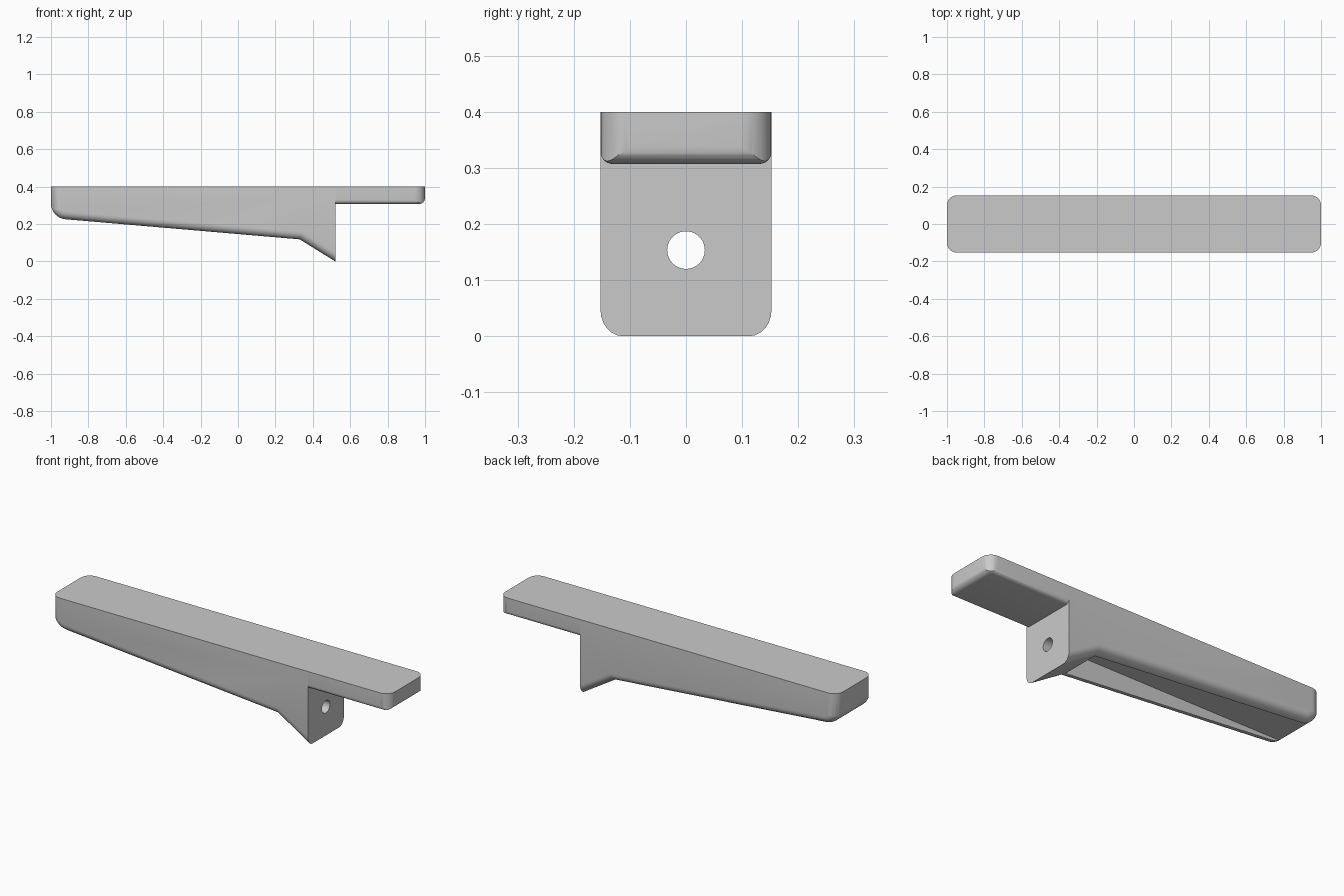
import bpy, bmesh, math
from mathutils import Matrix

cube = bpy.data.objects.get("Cube")
if cube:
    bpy.data.objects.remove(cube, do_unlink=True)

HALF_WIDTH = 0.1525
TOP = 0.4
WALL_X = 0.52
CORNER = 0.053

grey = bpy.data.materials.new("plain grey")
grey.use_nodes = True
grey.diffuse_color = (0.59, 0.59, 0.59, 1)
grey.node_tree.nodes["Principled BSDF"].inputs["Base Color"].default_value = (0.59, 0.59, 0.59, 1)


def arc(cx, cz, r, start, end, steps=8):
    """Points along a circular arc, angles in degrees."""
    angles = [math.radians(start + (end - start) * i / steps) for i in range(steps + 1)]
    return [(cx + r * math.cos(a), cz + r * math.sin(a)) for a in angles]


def add_object(name, bm):
    bmesh.ops.recalc_face_normals(bm, faces=bm.faces)
    mesh = bpy.data.meshes.new(name)
    bm.to_mesh(mesh)
    bm.free()
    mesh.materials.append(grey)
    obj = bpy.data.objects.new(name, mesh)
    bpy.context.collection.objects.link(obj)
    return obj


def extrude(points, offset):
    """Prism made by sweeping a flat outline along an offset."""
    bm = bmesh.new()
    face = bm.faces.new([bm.verts.new(p) for p in points])
    grown = bmesh.ops.extrude_face_region(bm, geom=[face])["geom"]
    moved = [v for v in grown if isinstance(v, bmesh.types.BMVert)]
    bmesh.ops.translate(bm, verts=moved, vec=offset)
    return bm


def rounded_extrusion(name, profile, radius):
    """Extrude a side profile across the width and round its lower side edges."""
    bm = extrude([(x, -HALF_WIDTH, z) for x, z in profile], (0, 2 * HALF_WIDTH, 0))

    def is_rounded(edge):
        a, b = (v.co for v in edge.verts)
        same_side = abs(a.y - b.y) < 1e-5
        on_top = min(a.z, b.z) > TOP - 1e-4
        on_wall = max(abs(a.x - WALL_X), abs(b.x - WALL_X)) < 1e-4
        return same_side and not on_top and not on_wall

    edges = [e for e in bm.edges if is_rounded(e)]
    bmesh.ops.bevel(bm, geom=edges, offset=radius, offset_type='OFFSET',
                    segments=6, profile=0.5, affect='EDGES', clamp_overlap=True)
    return add_object(name, bm)


def combine(target, tool, operation):
    tool.hide_render = True
    mod = target.modifiers.new("cut", 'BOOLEAN')
    mod.operation = operation
    mod.solver = 'EXACT'
    mod.object = tool
    bpy.context.view_layer.objects.active = target
    bpy.ops.object.modifier_apply(modifier=mod.name)
    bpy.data.objects.remove(tool, do_unlink=True)


# Tapered arm with its wedge-shaped foot
arm = rounded_extrusion(
    "tapered_arm",
    [(-1, TOP)] + arc(-0.915, 0.31, 0.085, 180, 265) + [(0.33, 0.118), (WALL_X, 0), (WALL_X, TOP)],
    0.04)

# Thin ledge beyond the mounting face
ledge = rounded_extrusion(
    "ledge",
    [(WALL_X, TOP), (WALL_X, 0.307)] + arc(0.968, 0.339, 0.032, -90, 0) + [(1, TOP)],
    0.022)

# Rounded corners seen in plan
cx, cy = 1 - CORNER, HALF_WIDTH - CORNER
plan = (arc(cx, cy, CORNER, 0, 90) + arc(-cx, cy, CORNER, 90, 180)
        + arc(-cx, -cy, CORNER, 180, 270) + arc(cx, -cy, CORNER, 270, 360))
for part in (arm, ledge):
    bm = extrude([(x, y, -0.1) for x, y in plan], (0, 0, 0.6))
    combine(part, add_object("plan_outline", bm), 'INTERSECT')

# Level recess under the arm, running out at the thin end
bm = bmesh.new()
bmesh.ops.create_cube(bm, size=1, matrix=Matrix.Translation((-0.3875, 0, 0.07))
                      @ Matrix.Diagonal((1.425, 0.21, 0.34, 1)))
combine(arm, add_object("recess_cutter", bm), 'DIFFERENCE')

# Screw hole through the mounting face
bm = bmesh.new()
bmesh.ops.create_cone(bm, cap_ends=True, segments=40, radius1=0.0335, radius2=0.0335, depth=0.4,
                      matrix=Matrix.Translation((0.42, 0, 0.1535))
                      @ Matrix.Rotation(math.pi / 2, 4, 'Y'))
combine(arm, add_object("hole_cutter", bm), 'DIFFERENCE')

for part in (arm, ledge):
    bpy.ops.object.select_all(action='DESELECT')
    part.select_set(True)
    bpy.context.view_layer.objects.active = part
    bpy.ops.object.shade_smooth_by_angle(angle=math.radians(30))
